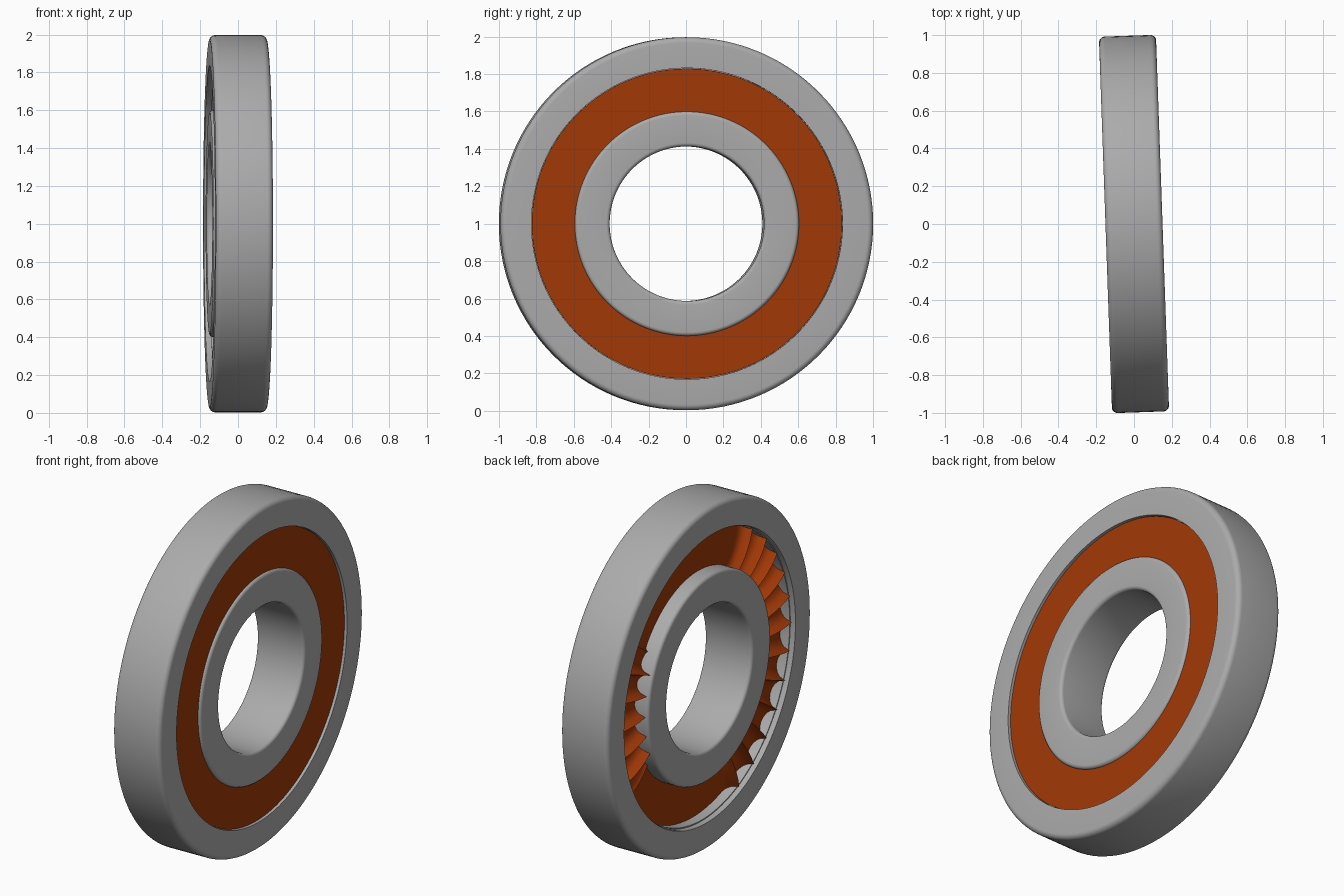
import bpy, bmesh, math

if "Cube" in bpy.data.objects:
    bpy.data.objects.remove(bpy.data.objects["Cube"])

TILT = 0.035   # slight turn about z
HALF = 0.151   # half the bearing width


def material(name, rgb):
    m = bpy.data.materials.new(name)
    m.diffuse_color = (*rgb, 1)
    m.use_nodes = True
    m.node_tree.nodes["Principled BSDF"].inputs["Base Color"].default_value = m.diffuse_color
    return m


steel = material("steel grey", (0.41, 0.41, 0.41))
orange = material("burnt orange", (0.36, 0.04, 0.002))


def lathe(name, profile, mat, steps=128):
    """Closed (x, radius) profile spun about x; x may be a function of angle."""
    bm = bmesh.new()
    rings = []
    for i in range(steps):
        a = 2 * math.pi * i / steps
        rings.append([bm.verts.new((x(a) if callable(x) else x,
                                    r * math.cos(a), r * math.sin(a)))
                      for x, r in profile])
    n = len(profile)
    for i in range(steps):
        p, q = rings[i], rings[(i + 1) % steps]
        for j in range(n):
            k = (j + 1) % n
            bm.faces.new((p[j], p[k], q[k], q[j]))
    bmesh.ops.recalc_face_normals(bm, faces=bm.faces)
    me = bpy.data.meshes.new(name)
    bm.to_mesh(me)
    bm.free()
    me.materials.append(mat)
    ob = bpy.data.objects.new(name, me)
    bpy.context.collection.objects.link(ob)
    ob.location = (0, 0, 1)
    ob.rotation_euler = (0, 0, TILT)
    bpy.context.view_layer.objects.active = ob
    ob.select_set(True)
    bpy.ops.object.shade_smooth_by_angle(angle=math.radians(35))
    ob.select_set(False)
    return ob


def fillet(cx, cr, rad, a0, a1, n=6):
    return [(cx + rad * math.cos(math.radians(a0 + (a1 - a0) * i / n)),
             cr + rad * math.sin(math.radians(a0 + (a1 - a0) * i / n)))
            for i in range(n + 1)]


# outer race: rounded outside corners, shallow step inside each rim
f = 0.03
outer = fillet(HALF - f, 0.997 - f, f, 0, 90) + fillet(-HALF + f, 0.997 - f, f, 90, 180)
outer += [(-HALF, 0.836), (-HALF + 0.008, 0.832), (-HALF + 0.03, 0.832), (-HALF + 0.03, 0.826),
          (HALF - 0.03, 0.826), (HALF - 0.03, 0.832), (HALF, 0.832)]
lathe("outer_race", outer, steel)

# inner race: rounded bore and shoulder corners
g = 0.02
inner = (fillet(HALF - g, 0.6 - g, g, 0, 90) + fillet(-HALF + g, 0.6 - g, g, 90, 180)
         + fillet(-HALF + g, 0.413 + g, g, 180, 270) + fillet(HALF - g, 0.413 + g, g, 270, 360))
lathe("inner_race", inner, steel)


# crown cage: flat on +x, shallow domed back with radial cusps at the sides
def crown(a):
    u = (a * 32 / (2 * math.pi)) % 1 * 2 - 1
    cusp = 1 - math.sqrt(max(0, 1 - u * u))
    y, z = math.cos(a), math.sin(a)
    spread = 0.8 if y > 0 else (0.45 if z > 0 else 0.25)
    side = min(1, max(0, (abs(y) - spread) / 0.12))
    return -0.062 - 0.07 * cusp * side


cage = [(HALF - 0.015, 0.599), (HALF - 0.015, 0.829), (crown, 0.827),
        (lambda a: crown(a) - 0.008, 0.77), (lambda a: crown(a) - 0.01, 0.715),
        (lambda a: crown(a) - 0.008, 0.66), (crown, 0.599)]
lathe("crown_cage", cage, orange, 384)
